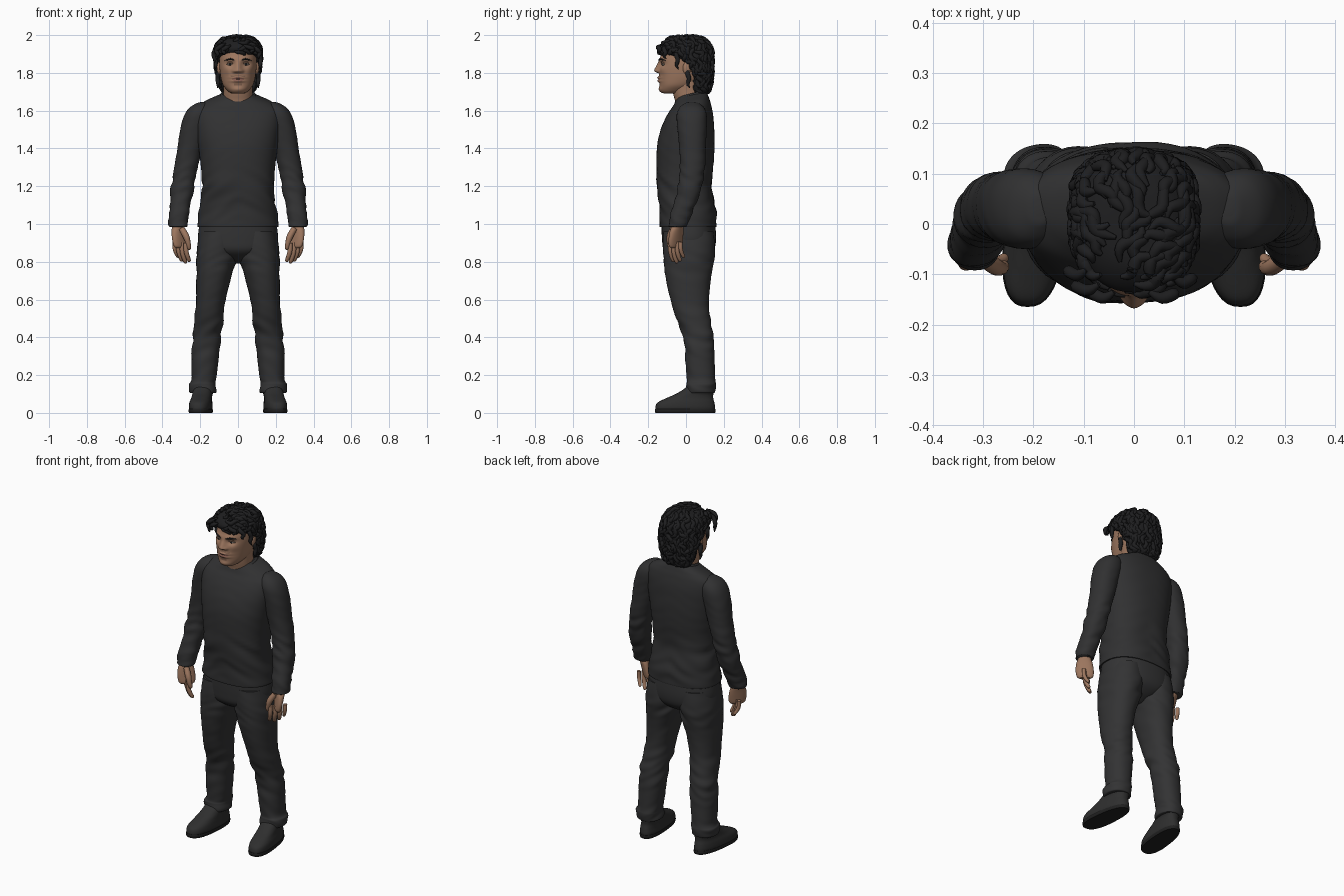
import bpy, bmesh, math, random
from mathutils import Vector, noise
from mathutils.bvhtree import BVHTree

if "Cube" in bpy.data.objects:
    bpy.data.objects.remove(bpy.data.objects["Cube"])

random.seed(4)


def material(name, r, g, b):
    m = bpy.data.materials.new(name)
    m.diffuse_color = (r, g, b, 1)
    m.use_nodes = True
    m.node_tree.nodes["Principled BSDF"].inputs["Base Color"].default_value = m.diffuse_color
    return m


SHIRT = material("charcoal shirt", .030, .030, .031)
PANTS = material("charcoal trousers", .033, .033, .034)
SHOE = material("dark shoe", .028, .028, .028)
SOLE = material("black sole", .014, .014, .014)
HAIR = material("black hair", .013, .013, .014)
SKIN = material("tan skin", .34, .185, .115)
LIPS = material("lip brown", .25, .115, .085)
STUBBLE = material("stubble brown", .20, .11, .07)
EYE = material("eye white", .5, .45, .4)


def smooth_keys(keys, sub):
    """Catmull-Rom interpolation through tuples of numbers."""
    out = []
    for i in range(len(keys) - 1):
        a, b, c, d = (keys[max(i - 1, 0)], keys[i], keys[i + 1], keys[min(i + 2, len(keys) - 1)])
        for s in range(sub):
            t = s / sub
            out.append([.5 * (2 * q + (r - p) * t + (2 * p - 5 * q + 4 * r - w) * t * t
                              + (3 * q - p - 3 * r + w) * t ** 3) for p, q, r, w in zip(a, b, c, d)])
    return out + [list(keys[-1])]


def skin_rings(bm, rings):
    rows = [[bm.verts.new(p) for p in ring] for ring in rings]
    n = len(rows[0])
    for lo, hi in zip(rows, rows[1:]):
        for i in range(n):
            bm.faces.new((lo[i], lo[(i + 1) % n], hi[(i + 1) % n], hi[i]))
    bm.faces.new(rows[0][::-1])
    bm.faces.new(rows[-1])


def finish(name, bm, mats, mirror=False, rule=None):
    bmesh.ops.recalc_face_normals(bm, faces=bm.faces)
    if rule:
        for f in bm.faces:
            f.material_index = rule(f.calc_center_median())
    me = bpy.data.meshes.new(name)
    bm.to_mesh(me)
    bm.free()
    for m in mats:
        me.materials.append(m)
    me.shade_smooth()
    me.set_sharp_from_angle(angle=math.radians(55))
    ob = bpy.data.objects.new(name, me)
    bpy.context.collection.objects.link(ob)
    if mirror:
        ob.modifiers.new("Mirror", 'MIRROR')
    return ob


def loft(name, keys, mats, n=40, sub=6, p=2.2, deform=None, mirror=False, rule=None, tilt=0):
    """Stack of rounded cross-sections; key = z, cx, cy, rx, ry."""
    bm, rings = bmesh.new(), []
    for z, cx, cy, rx, ry in smooth_keys(keys, sub):
        ring = []
        for i in range(n):
            a = math.tau * i / n
            c, s = math.cos(a), math.sin(a)
            x = math.copysign(abs(c) ** (2 / p), c) * rx
            y = math.copysign(abs(s) ** (2 / p), s) * ry
            v = Vector((cx + x, cy + y, z + tilt * y * max(0, min(1, (z - 1.5) / .15))))
            ring.append(deform(v, Vector((cx, cy, v.z))) if deform else v)
        rings.append(ring)
    skin_rings(bm, rings)
    return finish(name, bm, mats, mirror, rule)


def tubes(name, paths, mat, n=10, sub=4, mirror=False):
    """Round tubes along paths of (x, y, z, radius)."""
    bm = bmesh.new()
    for path in paths:
        pts = smooth_keys(path, sub)
        rings = []
        for i, q in enumerate(pts):
            t = (Vector(pts[min(i + 1, len(pts) - 1)][:3]) - Vector(pts[max(i - 1, 0)][:3])).normalized()
            u = t.cross(Vector((.31, .82, .47))).normalized()
            w = t.cross(u)
            r = max(q[3], .0008)
            rings.append([Vector(q[:3]) + (u * math.cos(math.tau * k / n) + w * math.sin(math.tau * k / n)) * r
                          for k in range(n)])
        skin_rings(bm, rings)
    return finish(name, bm, [mat], mirror)


def ball(name, loc, scale, mat, mirror=True):
    bm = bmesh.new()
    bmesh.ops.create_uvsphere(bm, u_segments=20, v_segments=12, radius=1)
    for v in bm.verts:
        v.co = Vector(a * b + c for a, b, c in zip(v.co, scale, loc))
    return finish(name, bm, [mat], mirror)


def folds(amp, spots, sx=9, sz=30, slant=.5):
    """Cloth wrinkles, stronger near the given (height, spread) spots."""
    def f(p, c):
        k = .2 + sum(math.exp(-((p.z - z) / w) ** 2) for z, w in spots)
        w = noise.noise(Vector((p.x * sx, p.y * sx, (p.z + slant * abs(p.x) + .3 * p.y) * sz)))
        return p + (p - c).normalized() * amp * k * w
    return f


# shirt
loft("shirt_body", [(.985, 0, .01, .212, .15), (1.0, 0, .01, .214, .151), (1.08, 0, .008, .203, .149),
                    (1.2, 0, -.008, .19, .145), (1.35, 0, -.004, .202, .152), (1.45, 0, .002, .215, .149),
                    (1.55, 0, .014, .225, .132), (1.61, 0, .022, .218, .112), (1.645, 0, .028, .18, .095),
                    (1.67, 0, .03, .125, .085), (1.685, 0, .03, .09, .078)],
     [SHIRT], n=72, sub=8, p=2.35, tilt=.2, deform=folds(.008, [(1.1, .1), (1.2, .08)], 6, 22))
loft("collar", [(1.672, 0, .03, .098, .088), (1.685, 0, .03, .094, .084), (1.692, 0, .03, .086, .077),
                (1.686, 0, .03, .078, .07)], [SHIRT], tilt=.25)
loft("sleeve", [(.985, .318, -.043, .046, .046), (1.0, .318, -.04, .05, .051), (1.1, .308, -.008, .054, .058),
                (1.2, .292, .02, .06, .064), (1.3, .275, .034, .062, .066), (1.4, .254, .034, .067, .07),
                (1.5, .234, .032, .072, .077), (1.57, .214, .03, .072, .08), (1.615, .2, .03, .058, .066),
                (1.64, .19, .03, .028, .035), (1.645, .188, .03, .01, .012)],
     [SHIRT], n=36, sub=8, mirror=True, deform=folds(.009, [(1.22, .1), (1.05, .06)], 10, 28))

# trousers
loft("trouser_seat", [(.79, 0, .02, .03, .03), (.82, 0, .018, .09, .09), (.86, 0, .015, .185, .132),
                      (.92, 0, .016, .211, .143), (1.01, 0, .012, .203, .142)], [PANTS], n=56, p=2.3)
loft("trouser_leg", [(.105, .184, .078, .058, .066), (.11, .184, .078, .07, .076), (.15, .185, .076, .073, .08),
                     (.18, .18, .078, .066, .076), (.3, .172, .073, .073, .077), (.4, .165, .064, .076, .079),
                     (.5, .154, .037, .076, .09), (.6, .143, .02, .079, .102), (.7, .131, .013, .09, .118),
                     (.8, .116, .014, .104, .131), (.88, .11, .015, .105, .138), (.96, .105, .013, .096, .133)],
     [PANTS], n=44, sub=8, mirror=True, deform=folds(.010, [(.14, .05), (.42, .12), (.8, .06)], 8, 24))


# shoes
def foot(p, c):
    k = 1 - .5 * (p.y + .0) if p.z < .1 else 1
    return Vector((c.x + (p.x - c.x) * k - .1 * p.y, p.y, p.z))


loft("shoe", [(.012, .195, -.004, .054, .155), (.03, .195, -.004, .059, .158), (.055, .195, 0, .057, .15),
              (.08, .193, .022, .053, .122), (.105, .192, .05, .052, .095), (.14, .19, .075, .05, .07),
              (.17, .188, .078, .048, .06)], [SHOE], p=2.5, deform=foot, mirror=True)
loft("shoe_sole", [(0, .195, -.004, .058, .158), (.012, .195, -.004, .061, .161), (.02, .195, -.004, .059, .159)],
     [SOLE], p=2.5, sub=3, deform=foot, mirror=True)
tubes("shoe_laces", [[(.165, y, z, .004), (.198, y - .006, z + .014, .005), (.232, y, z, .004)]
                     for y, z in ((-.072, .068), (-.05, .08), (-.028, .09))], SHOE, mirror=True)


# hands: palm turned so the index side points in and forward
def palm_turn(p, c):
    d = p - c
    a = -.75
    return c + Vector((d.x * math.cos(a) - d.y * math.sin(a), d.x * math.sin(a) + d.y * math.cos(a), 0))


loft("palm", [(.872, .303, -.055, .034, .012), (.885, .304, -.056, .046, .018), (.92, .309, -.054, .05, .021),
              (.96, .314, -.05, .045, .024), (.99, .317, -.045, .035, .027), (1.03, .317, -.036, .034, .031)],
     [SKIN], n=28, mirror=True, deform=palm_turn)
fingers = []
for k, (length, r) in enumerate([(.088, .0125), (.098, .013), (.09, .0125), (.072, .011)]):
    x, y, z = .277 + .02 * k, -.082 + .018 * k, .89 + .002 * k
    fingers.append([(x, y, z + .01, r), (x - .002, y, z - length * .35, r * 1.02),
                    (x - .010, y + .006, z - length * .7, r * .93), (x - .019, y + .015, z - length * .95, r * .75),
                    (x - .022, y + .018, z - length * 1.03, .002)])
fingers.append([(.298, -.07, .975, .016), (.275, -.085, .935, .017), (.264, -.088, .90, .0135),
                (.259, -.083, .872, .011), (.258, -.081, .863, .002)])
tubes("fingers", fingers, SKIN, n=12, mirror=True)


# head and neck
def bump(v, mid, w):
    return math.exp(-((v - mid) / w) ** 2)


def face(p, c):
    if p.y > -.03:
        return p
    x, z = abs(p.x), p.z
    ramp = max(0, min(1, (1.872 - z) / .055)) * max(0, min(1, (z - 1.796) / .012))
    y = -.026 * ramp * bump(x, 0, .013 + .007 * ramp)              # nose
    y -= .008 * bump(x, .02, .010) * bump(z, 1.808, .01)           # nostril wings
    y += .013 * bump(x, .042, .022) * bump(z, 1.846, .014)         # eye sockets
    y -= .007 * bump(x, .03, .04) * bump(z, 1.872, .012)           # brow ridge
    y -= .005 * bump(x, .06, .02) * bump(z, 1.815, .02)            # cheekbones
    y -= .011 * bump(x, 0, .033) * (bump(z, 1.775, .007) + bump(z, 1.757, .007))   # lips
    y -= .006 * bump(x, 0, .03) * bump(z, 1.712, .014)             # chin
    return Vector((p.x, p.y + y, p.z))


def face_colour(c):
    if c.y < -.09:
        if (c.x / .032) ** 2 + ((c.z - 1.766) / .0125) ** 2 < 1:
            return 1
        if abs(c.x) < .04 and abs(c.z - 1.787 + .2 * abs(c.x)) < .004 or abs(c.x) < .02 and abs(c.z - 1.738) < .005:
            return 2
    return 0


loft("head", [(1.69, 0, -.075, .025, .03), (1.695, 0, -.07, .042, .058), (1.71, 0, -.058, .06, .08),
              (1.735, 0, -.038, .079, .102), (1.77, 0, -.02, .09, .122), (1.81, 0, -.014, .096, .128),
              (1.85, 0, -.01, .099, .13), (1.9, 0, 0, .097, .131), (1.94, 0, 0, .085, .115),
              (1.97, 0, 0, .06, .08), (1.98, 0, 0, .02, .03)],
     [SKIN, LIPS, STUBBLE], n=112, sub=10, deform=face, rule=face_colour)
loft("neck", [(1.58, 0, .03, .085, .08), (1.65, 0, .022, .08, .08), (1.7, 0, .01, .077, .08),
              (1.77, 0, .01, .08, .085)], [SKIN])
ball("eye", (.042, -.108, 1.846), (.018, .0195, .008), EYE)
ball("iris", (.042, -.1235, 1.846), (.007, .0055, .007), HAIR)
ball("ear", (.099, .005, 1.825), (.012, .022, .034), SKIN)
tubes("eyelid", [[(.023, -.126, 1.846, .002), (.042, -.127, 1.856, .004), (.062, -.114, 1.846, .002)]],
      SKIN, mirror=True)
tubes("eyebrow", [[(.018, -.144, 1.866, .002), (.04, -.137, 1.873, .005), (.07, -.11, 1.866, .002)]],
      HAIR, mirror=True)

# hair: a base shell covered with wavy locks that follow it
shell = loft("hair_base", [(1.695, 0, .075, .065, .035), (1.72, 0, .08, .085, .045), (1.77, 0, .078, .1, .055),
                           (1.82, 0, .066, .112, .07), (1.865, 0, .042, .117, .095),
                           (1.9, 0, .01, .118, .128), (1.93, 0, -.002, .115, .134), (1.96, 0, -.002, .098, .115),
                           (1.982, 0, 0, .065, .08), (1.988, 0, 0, .02, .025)], [HAIR], n=48)
me = shell.data
tree = BVHTree.FromPolygons([v.co for v in me.vertices], [p.vertices for p in me.polygons])
locks, placed = [], []
for _ in range(4000):
    v = random.choice(me.vertices)
    p, nrm = v.co.copy(), v.normal
    if len(locks) >= 190 or nrm.z < -.5 or any((p - q).length < .019 for q in placed):
        continue
    if p.y < -.02 and p.z < 1.895:
        continue
    placed.append(p.copy())
    side = 1 if p.x > -.03 else -1
    flow = Vector((side * .9, .7, -.1)) if p.y < -.03 else Vector((p.x * 5, .5, -.9))
    flow = (flow + Vector(random.uniform(-.5, .5) for _ in range(3))).normalized()
    step, phase, path = random.uniform(.013, .019), random.uniform(0, 6), []
    for i, r in enumerate((.004, .010, .0125, .012, .009, .002)):
        q, m, _, _ = tree.find_nearest(p)
        m = m if m.dot(q - Vector((0, 0, 1.85))) > 0 else -m
        q = q + m * (.003 if i in (0, 5) else random.uniform(.001, .006))
        q.z = max(q.z, 1.70)
        path.append((*q, r))
        d = flow - m * flow.dot(m)
        p = q + (d.normalized() + m.cross(d).normalized() * .8 * math.sin(phase + 1.5 * i)) * step
    locks.append(path)
tubes("hair_locks", locks, HAIR, n=8, sub=3)

# loose curls hanging at the forehead and temples
curls = []
for x, y, z, dx, drop in [(-.07, -.12, 1.955, -.045, .07), (-.095, -.09, 1.95, -.035, .10), (-.04, -.135, 1.945, -.04, .05),
                          (.03, -.135, 1.945, .05, .04), (.08, -.105, 1.94, .035, .065), (.105, -.04, 1.92, .015, .10),
                          (-.108, -.03, 1.92, -.012, .10), (.1, .02, 1.82, .008, .10), (-.1, .02, 1.82, -.008, .10)]:
    curls.append([(x, y, z, .005), (x + dx * .5, y - .012, z - drop * .2, .012),
                  (x + dx, y - .004, z - drop * .5, .012), (x + dx * .8, y - .01, z - drop * .8, .009),
                  (x + dx * .95, y, z - drop, .002)])
tubes("forehead_curls", curls, HAIR, n=8)
